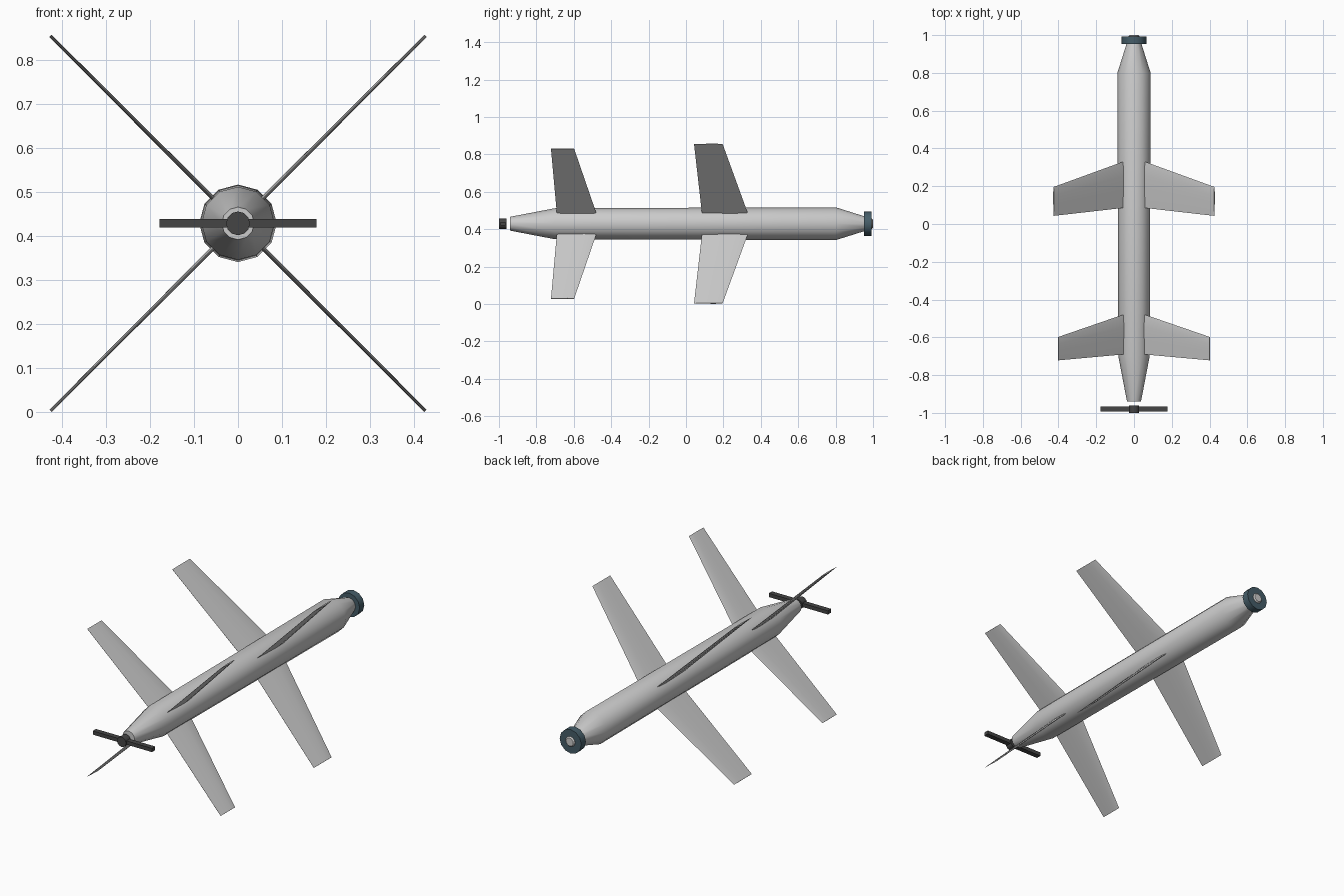
import bpy, bmesh, math
from mathutils import Matrix, Vector

if "Cube" in bpy.data.objects:
    bpy.data.objects.remove(bpy.data.objects["Cube"])

CZ = 0.429  # height of the body axis


def material(name, rgb):
    m = bpy.data.materials.new(name)
    m.diffuse_color = (*rgb, 1)
    m.use_nodes = True
    m.node_tree.nodes["Principled BSDF"].inputs["Base Color"].default_value = m.diffuse_color
    return m


def add_object(name, bm, mat=None, angle=35):
    bmesh.ops.recalc_face_normals(bm, faces=bm.faces)
    me = bpy.data.meshes.new(name)
    bm.to_mesh(me)
    bm.free()
    ob = bpy.data.objects.new(name, me)
    bpy.context.collection.objects.link(ob)
    if mat:
        me.materials.append(mat)
    bpy.ops.object.select_all(action='DESELECT')
    ob.select_set(True)
    bpy.context.view_layer.objects.active = ob
    bpy.ops.object.shade_smooth_by_angle(angle=math.radians(angle))
    return ob


def loft(bm, rings, closed=False):
    """Skin a list of point rings; cap the ends unless closed."""
    vs = [[bm.verts.new(p) for p in r] for r in rings]
    n = len(vs[0])
    pairs = list(zip(vs, vs[1:])) + ([(vs[-1], vs[0])] if closed else [])
    for a, b in pairs:
        for i in range(n):
            j = (i + 1) % n
            bm.faces.new((a[i], a[j], b[j], b[i]))
    if not closed:
        bm.faces.new(vs[0])
        bm.faces.new(vs[-1])


def turned(name, profile, mat=None, sides=12, closed=False):
    """Turn (y, radius) points around the body axis."""
    bm = bmesh.new()
    steps = [2 * math.pi * i / sides for i in range(sides)]
    loft(bm, [[(r * math.sin(a), y, CZ + r * math.cos(a)) for a in steps]
              for y, r in profile], closed)
    return add_object(name, bm, mat)


# half thickness along the chord, as (chord fraction, thickness fraction)
FOIL = [(0, 0), (0.08, 0.6), (0.3, 1), (0.6, 0.75), (1, 0.08)]


def fins(name, root, tip, half_thick):
    """Four tapered fins in an X; root and tip are (radius, lead y, trail y)."""
    for k, label in enumerate(("upper_right", "upper_left", "lower_left", "lower_right")):
        rot = Matrix.Rotation(-math.radians(45 + 90 * k), 3, 'Y')
        rings = []
        for (r, lead, trail), t in ((root, half_thick), (tip, half_thick * 0.7)):
            outline = FOIL + [(c, -h) for c, h in reversed(FOIL[1:])]
            rings.append([rot @ Vector((r, lead + (trail - lead) * c, h * t)) +
                          Vector((0, 0, CZ)) for c, h in outline])
        bm = bmesh.new()
        loft(bm, rings)
        add_object(f"{name}_{label}", bm, angle=30)


dark = material("dark_plastic", (0.06, 0.06, 0.06))
slate = material("slate_blue", (0.06, 0.11, 0.14))

# fuselage
turned("fuselage", [(-0.94, 0.037), (-0.70, 0.083), (0.80, 0.088), (0.965, 0.036)])

# nose sensor
turned("nose_ring", [(0.952, 0.028), (0.952, 0.065), (0.992, 0.065), (0.992, 0.028)],
       slate, closed=True)
turned("nose_lens", [(0.96, 0.028), (0.994, 0.028), (1.0, 0.022)])

# wings and tail fins
fins("wing", (0.07, 0.333, 0.086), (0.602, 0.196, 0.043), 0.005)
fins("tail_fin", (0.07, -0.477, -0.69), (0.567, -0.598, -0.722), 0.005)

# propeller
turned("propeller_hub", [(-1.0, 0.027), (-0.96, 0.027)], dark)
for side, label in ((1, "right"), (-1, "left")):
    bm = bmesh.new()
    bmesh.ops.create_cube(bm, size=1, matrix=Matrix.Translation(
        (side * 0.098, -0.979, CZ)) @ Matrix.Diagonal((0.16, 0.028, 0.02, 1)))
    add_object(f"propeller_blade_{label}", bm, dark)
